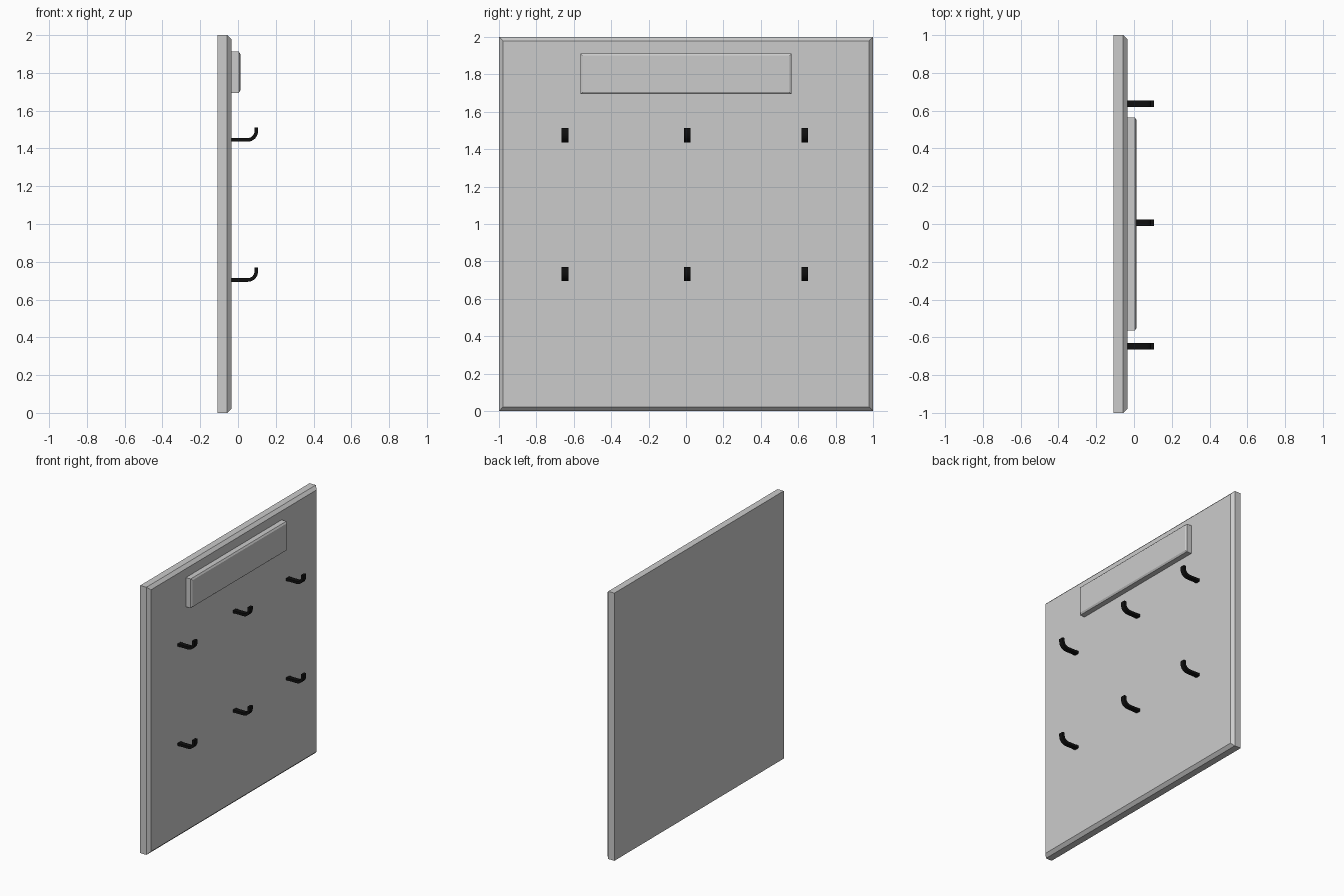
import bpy, bmesh, math

if "Cube" in bpy.data.objects:
    bpy.data.objects.remove(bpy.data.objects["Cube"])


def add_object(name, bm):
    bmesh.ops.recalc_face_normals(bm, faces=bm.faces)
    mesh = bpy.data.meshes.new(name)
    bm.to_mesh(mesh)
    bm.free()
    obj = bpy.data.objects.new(name, mesh)
    bpy.context.collection.objects.link(obj)
    return obj


def panel(name, x0, x1, half_y, z0, z1, depth, inset):
    """Slab in the YZ plane with a chamfered rim on its +x face."""
    bm = bmesh.new()
    rings = []
    for x, i in ((x0, 0), (x1 - depth, 0), (x1, inset)):
        y = half_y - i
        rings.append([bm.verts.new((x, a, b)) for a, b in
                      ((-y, z0 + i), (y, z0 + i), (y, z1 - i), (-y, z1 - i))])
    for a, b in zip(rings, rings[1:]):
        for k in range(4):
            n = (k + 1) % 4
            bm.faces.new((a[k], a[n], b[n], b[k]))
    bm.faces.new(rings[0])
    bm.faces.new(rings[-1])
    return add_object(name, bm)


black = bpy.data.materials.new("black_metal")
black.diffuse_color = (0.005, 0.005, 0.005, 1)
black.use_nodes = True
black.node_tree.nodes["Principled BSDF"].inputs["Base Color"].default_value = black.diffuse_color

# Backing board and raised header plate
panel("backing_board", -0.108, -0.035, 1.0, 0.0, 2.0, 0.022, 0.022)
panel("header_plate", -0.035, 0.012, 0.565, 1.694, 1.912, 0.008, 0.012)

# Hook side profile: flat strip bent upward at the tip
START, TIP, HEIGHT, THICK, BEND, WIDTH = -0.036, 0.106, 0.076, 0.019, 0.055, 0.035
STEPS = 8


def strip_side(radius, z_start):
    arc = [math.radians(-90 + 90 * i / STEPS) for i in range(STEPS + 1)]
    bend = [(TIP - BEND + radius * math.cos(a), BEND + radius * math.sin(a)) for a in arc]
    return [(START, z_start)] + bend + [(TIP - BEND + radius, HEIGHT)]


outer = strip_side(BEND, 0.0)
inner = strip_side(BEND - THICK, THICK)


def hook(name, y, z):
    bm = bmesh.new()
    rows = [[bm.verts.new((px, y + s * WIDTH / 2, z + pz))
             for (px, pz), s in ((o, -1), (o, 1), (i, 1), (i, -1))]
            for o, i in zip(outer, inner)]
    for a, b in zip(rows, rows[1:]):
        for k in range(4):
            n = (k + 1) % 4
            bm.faces.new((a[k], a[n], b[n], b[k]))
    bm.faces.new(rows[0])
    bm.faces.new(rows[-1])
    obj = add_object(name, bm)
    obj.data.materials.append(black)
    # Smooth bend with crisp strip edges
    bpy.ops.object.select_all(action='DESELECT')
    obj.select_set(True)
    bpy.context.view_layer.objects.active = obj
    bpy.ops.object.shade_smooth_by_angle(angle=math.radians(30))


# Two rows of three hooks
for row, z in (("upper", 1.436), ("lower", 0.694)):
    for side, y in (("left", -0.647), ("middle", 0.006), ("right", 0.636)):
        hook(f"{row}_{side}_hook", y, z)
